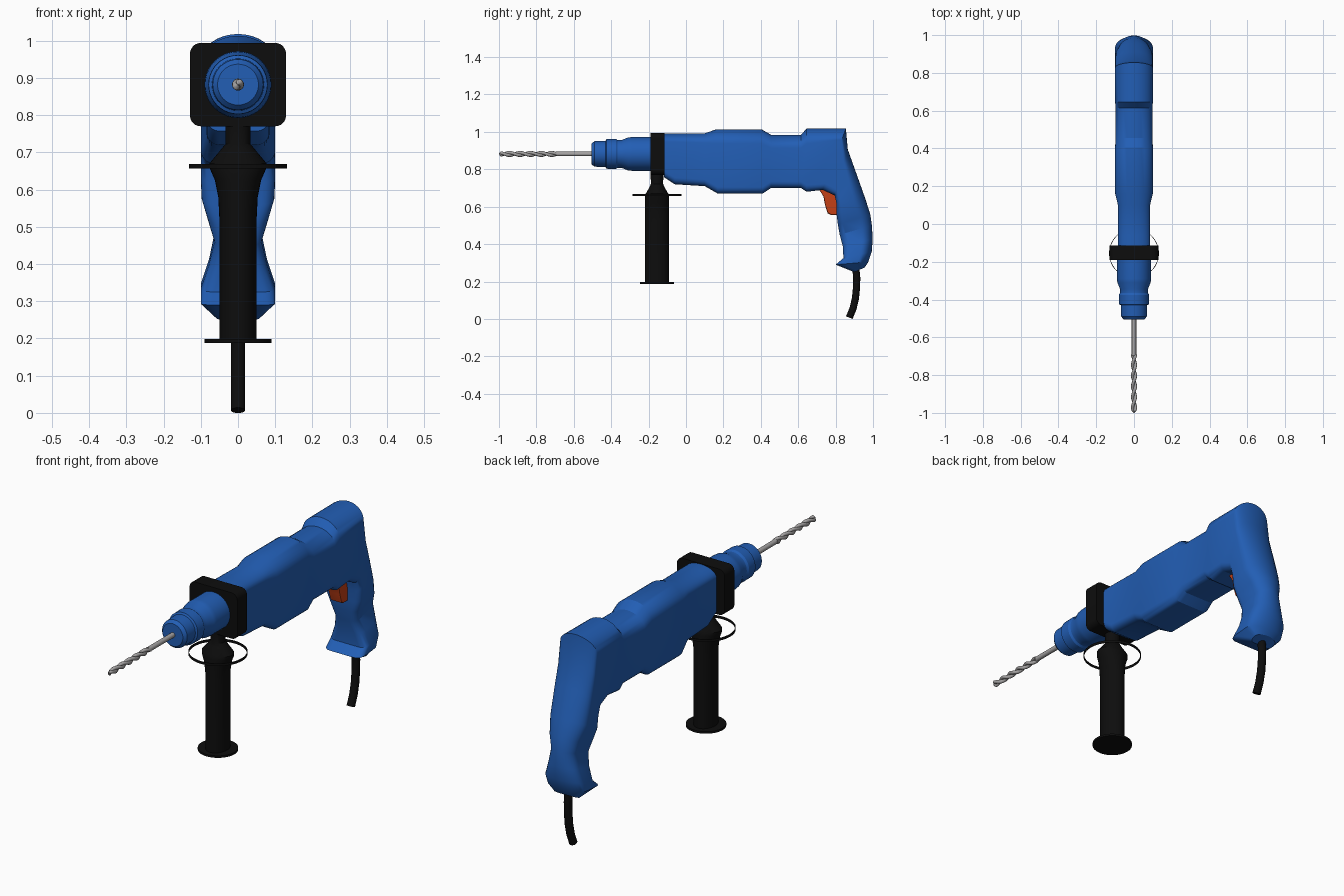
import bpy, bmesh, math
from mathutils import Vector

if "Cube" in bpy.data.objects:
    bpy.data.objects.remove(bpy.data.objects["Cube"])


def material(name, rgb):
    m = bpy.data.materials.new(name)
    m.diffuse_color = (*rgb, 1)
    m.use_nodes = True
    m.node_tree.nodes["Principled BSDF"].inputs["Base Color"].default_value = m.diffuse_color
    return m


BLUE = material("blue_plastic", (0.016, 0.112, 0.46))
BLACK = material("black_rubber", (0.004, 0.004, 0.004))
STEEL = material("steel", (0.38, 0.37, 0.37))
RED = material("red_trigger", (0.55, 0.05, 0.008))


def loft(name, rings, mat, caps=True, angle=28):
    """Skin a list of equal-length closed rings."""
    bm = bmesh.new()
    rows = [[bm.verts.new(p) for p in r] for r in rings]
    n = len(rows[0])
    for a, b in zip(rows, rows[1:]):
        for i in range(n):
            j = (i + 1) % n
            bm.faces.new((a[i], a[j], b[j], b[i]))
    if caps:
        bm.faces.new(rows[0])
        bm.faces.new(rows[-1])
    bmesh.ops.remove_doubles(bm, verts=bm.verts, dist=1e-5)
    bmesh.ops.recalc_face_normals(bm, faces=bm.faces)
    me = bpy.data.meshes.new(name)
    bm.to_mesh(me)
    bm.free()
    me.materials.append(mat)
    ob = bpy.data.objects.new(name, me)
    bpy.context.collection.objects.link(ob)
    bpy.ops.object.select_all(action='DESELECT')
    ob.select_set(True)
    bpy.context.view_layer.objects.active = ob
    bpy.ops.object.shade_smooth_by_angle(angle=math.radians(angle))
    return ob


def circle(n):
    return [(math.cos(2 * math.pi * i / n), math.sin(2 * math.pi * i / n)) for i in range(n)]


def lathe_z(stations, y, n=32):
    """Rings about a vertical axis from (z, rx, ry)."""
    return [[(rx * c, y + ry * s, z) for c, s in circle(n)] for z, rx, ry in stations]


def lathe_y(stations, z, n=40):
    """Rings about a lengthwise axis from (y, r)."""
    return [[(r * c, y, z + r * s) for c, s in circle(n)] for y, r in stations]


def housing_ring(top, bottom, w, arch, r=0.035):
    """Section with an arched outer side and rounded inner corners."""
    t, b = Vector((0, *top)), Vector((0, *bottom))
    length = (t - b).length
    up = (t - b).normalized()
    r = min(r, length * 0.3)
    arch = min(arch, length * 0.6)
    pts = []
    for i in range(17):
        a = math.pi * i / 16
        pts.append((w * math.cos(a), length - arch + arch * math.sin(a)))
    for i in range(6):
        a = math.pi + math.pi / 2 * i / 5
        pts.append((-w + r + r * math.cos(a), r + r * math.sin(a)))
    for i in range(6):
        a = 1.5 * math.pi + math.pi / 2 * i / 5
        pts.append((w - r + r * math.cos(a), r + r * math.sin(a)))
    return [b + up * h + Vector((x, 0, 0)) for x, h in pts]


# Motor housing sweeping round the rear corner into the pistol grip
stations = [
    ((-.117, .992), (-.117, .757), .085, .045),
    ((-.06, .992), (-.06, .72), .085, .045),
    ((.10, .992), (.10, .71), .085, .05),
    ((.16, 1.013), (.17, .67), .10, .075),
    ((.405, 1.013), (.41, .67), .10, .075),
    ((.455, .984), (.455, .70), .097, .07),
    ((.615, .984), (.615, .70), .097, .07),
    ((.645, 1.018), (.645, .68), .10, .08),
    ((.855, 1.018), (.73, .69), .10, .08),
    ((.865, .906), (.795, .66), .10, .075),
    ((.91, .78), (.805, .615), .10, .07),
    ((.958, .645), (.805, .56), .098, .07),
    ((.985, .56), (.812, .505), .08, .06),
    ((.994, .50), (.822, .45), .063, .06),
    ((.998, .425), (.838, .39), .078, .06),
    ((.993, .36), (.842, .325), .10, .06),
    ((.975, .305), (.80, .29), .10, .06),
    ((.955, .275), (.90, .25), .06, .03),
]
loft("motor_housing_and_grip", [housing_ring(*s) for s in stations], BLUE)

# Chuck
loft("chuck", lathe_y([(-.505, .055), (-.49, .068), (-.43, .07), (-.425, .079), (-.375, .08),
                       (-.365, .074), (-.345, .074), (-.31, .088), (-.29, .09), (-.15, .09)], .882), BLUE)

# Drill bit: plain shank, then a twisted two-flute section ending in a point
loft("bit_shank", lathe_y([(-.695, .012), (-.49, .012)], .882, 20), STEEL)
flutes = []
for k in range(91):
    y = -.69 - .31 * k / 90
    turn = 2 * math.pi * 2.75 * k / 90
    size = min(1, (y + 1.0) / .012 + .12)
    ring = []
    for i in range(20):
        a = 2 * math.pi * i / 20
        r = size * (.0055 + .0105 * abs(math.cos(a)) ** 1.2)
        ring.append((r * math.cos(a + turn), y, .882 + r * math.sin(a + turn)))
    flutes.append(ring)
loft("bit_flutes", flutes, STEEL, angle=40)

# Clamp: rounded square collar
outline = []
for q, (sx, sz) in enumerate([(1, 1), (-1, 1), (-1, -1), (1, -1)]):
    for i in range(7):
        a = math.pi / 2 * (q + i / 6)
        outline.append((sx * .10 + .029 * math.cos(a), .882 + sz * .083 + .029 * math.sin(a)))
loft("handle_clamp", [[(x, y, z) for x, z in outline] for y in (-.19, -.115)], BLACK)

# Side handle, its hollow guard ring and end flange
HY = -.155
loft("side_handle", lathe_z([(.775, .034, .034), (.722, .034, .033), (.705, .048, .04), (.67, .077, .060),
                             (.655, .075, .064), (.625, .062, .064), (.58, .053, .064), (.52, .05, .064),
                             (.195, .05, .064)], HY), BLACK)
loft("guard_ring", lathe_z([(z, r, r) for z, r in [(.657, .132), (.669, .132), (.669, .129),
                                                   (.657, .129), (.657, .132)]], HY, 48), BLACK, caps=False)
loft("handle_end_flange", lathe_z([(.188, .09, .09), (.198, .09, .09)], HY, 40), BLACK)

# Trigger
profile = [(.70, .71), (.82, .71), (.82, .60), (.805, .555), (.775, .555), (.757, .565), (.743, .61), (.735, .655)]
loft("trigger", [[(x, .78 + (y - .78) * s, .63 + (z - .63) * s) for y, z in profile]
                 for x, s in ((-.03, .94), (-.024, 1), (.024, 1), (.03, .94))], RED)

# Power cord: tube along a gentle bend
cord = [(.908, .27), (.913, .22), (.912, .17), (.906, .11), (.893, .055), (.873, .007)]
rings = []
for i, (y, z) in enumerate(cord):
    a, b = cord[max(i - 1, 0)], cord[min(i + 1, len(cord) - 1)]
    d = Vector((0, b[0] - a[0], b[1] - a[1])).normalized()
    side = Vector((0, -d.z, d.y))
    rings.append([Vector((0, y, z)) + Vector((.019 * c, 0, 0)) + side * (.019 * s) for c, s in circle(20)])
loft("power_cord", rings, BLACK)
